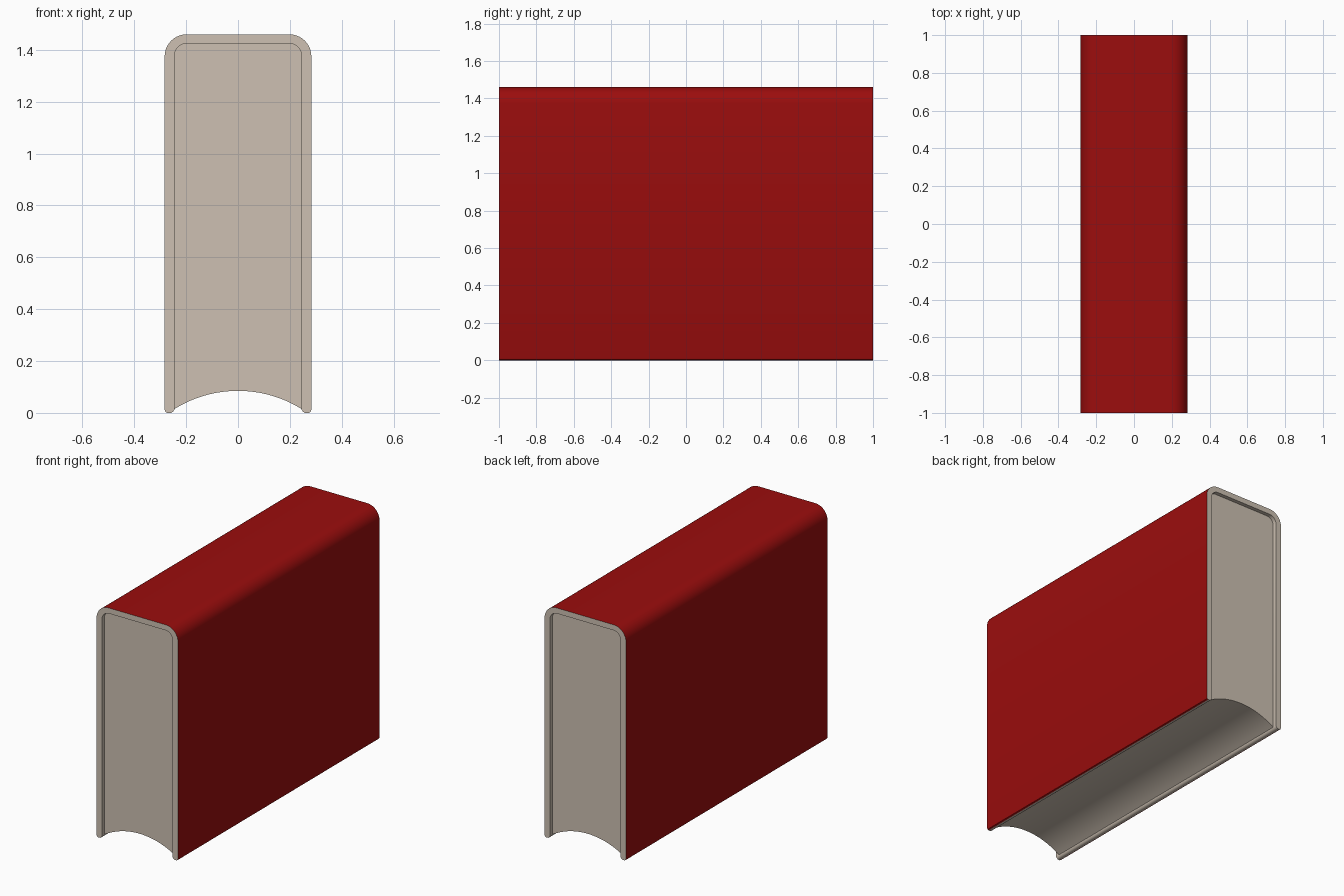
import bpy, bmesh, math

if "Cube" in bpy.data.objects:
    bpy.data.objects.remove(bpy.data.objects["Cube"])

W, H, L = 0.283, 1.46, 1.0      # half width, height, half length
IW, IH = 0.245, 1.425           # inner half width and height
RECESS = 0.025


def material(name, rgb):
    m = bpy.data.materials.new(name)
    m.diffuse_color = (*rgb, 1)
    m.use_nodes = True
    m.node_tree.nodes["Principled BSDF"].inputs["Base Color"].default_value = m.diffuse_color
    return m


red = material("cover red", (0.33, 0.004, 0.004))
paper = material("paper beige", (0.61, 0.53, 0.445))


def corner(cx, cz, r, n=10):
    # quarter round from the side (+x) to the top (+z)
    return [(cx + r * math.cos(i / n * math.pi / 2),
             cz + r * math.sin(i / n * math.pi / 2)) for i in range(n + 1)]


def mirrored(half):
    return half + [(-x, z) for x, z in reversed(half)]


def extrude_profile(name, points, half_len, mats, side_rule):
    bm = bmesh.new()
    a = [bm.verts.new((x, -half_len, z)) for x, z in points]
    b = [bm.verts.new((x, half_len, z)) for x, z in points]
    bm.faces.new(a)
    bm.faces.new(b[::-1])
    n = len(points)
    for i in range(n):
        j = (i + 1) % n
        f = bm.faces.new((a[j], a[i], b[i], b[j]))
        f.material_index = side_rule(i)
    bmesh.ops.recalc_face_normals(bm, faces=bm.faces[:])
    bmesh.ops.triangulate(bm, faces=[f for f in bm.faces if len(f.verts) > 4])
    me = bpy.data.meshes.new(name)
    bm.to_mesh(me)
    bm.free()
    for m in mats:
        me.materials.append(m)
    ob = bpy.data.objects.new(name, me)
    bpy.context.collection.objects.link(ob)
    bpy.ops.object.select_all(action='DESELECT')
    ob.select_set(True)
    bpy.context.view_layer.objects.active = ob
    bpy.ops.object.shade_smooth_by_angle(angle=math.radians(35))
    return ob


# cover: folded shell, red outside and beige on the cut edges and inside
outer = mirrored([(0.272, 0), (0.280, 0.004), (W, 0.013)]
                 + corner(W - 0.085, H - 0.085, 0.085))
inner = mirrored([(0.258, 0), (0.250, 0.005), (IW, 0.013)]
                 + corner(IW - 0.048, IH - 0.048, 0.048))
extrude_profile("cover", outer + inner[::-1], L, [red, paper],
                lambda i: 0 if i < len(outer) - 1 else 1)
for f in bpy.data.objects["cover"].data.polygons:
    if abs(f.normal.y) > 0.9:
        f.material_index = 1

# page block: slightly recessed, with a hollow fore edge underneath
R, apex, N = 0.464, 0.085, 24
block = mirrored(corner(IW - 0.048, IH - 0.048, 0.048))
for i in range(N + 1):
    x = -IW + 2 * IW * i / N
    block.append((x, apex - R + math.sqrt(R * R - x * x)))
extrude_profile("page_block", block, L - RECESS, [paper], lambda i: 0)
